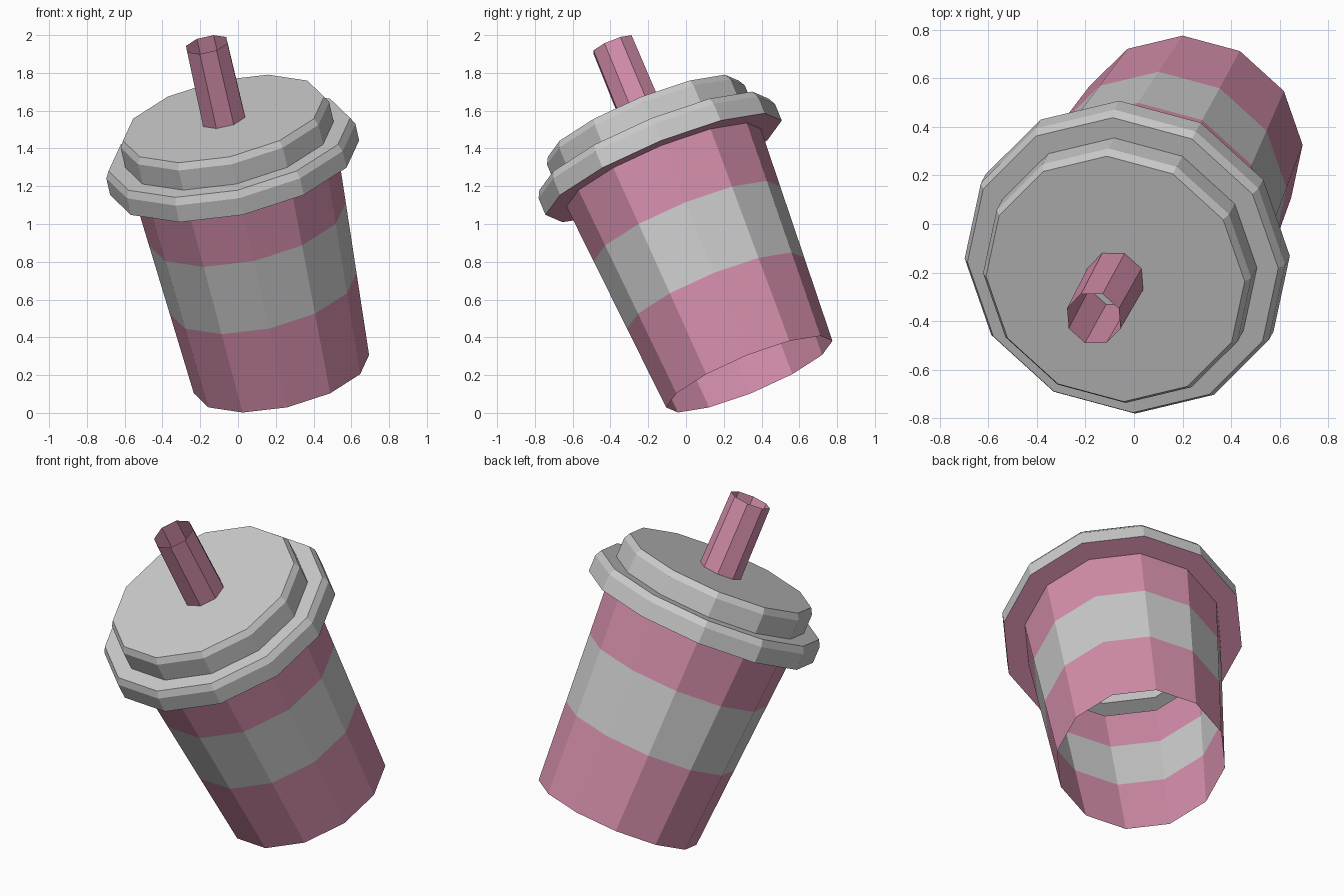
import bpy, bmesh, math
from mathutils import Vector, Matrix

if "Cube" in bpy.data.objects:
    bpy.data.objects.remove(bpy.data.objects["Cube"])

# Tilted frame: cup axis, direction of steepest descent, and their cross product
BASE = Vector((0.23, 0.335, 0.205))
axis = Vector((-0.205, -0.375, 0.904)).normalized()
side = axis.cross(Vector((0, 0, 1))).normalized()
down = side.cross(axis).normalized()
if down.z > 0:
    side, down = -side, -down
side = axis.cross(down)
FRAME = Matrix.Translation(BASE) @ Matrix((down, side, axis)).transposed().to_4x4()

pink = bpy.data.materials.new("pink")
pink.diffuse_color = (0.66, 0.27, 0.41, 1)
pink.use_nodes = True
pink.node_tree.nodes["Principled BSDF"].inputs["Base Color"].default_value = pink.diffuse_color


def lathe(name, profile, sides=12, phase=0.0, cap=False, material=None):
    """Sweep (radius, height) points round the cup axis with flat facets."""
    bm = bmesh.new()
    rings = []
    for r, h in profile:
        angles = [phase + 2 * math.pi * i / sides for i in range(sides)]
        rings.append([bm.verts.new((r * math.cos(a), r * math.sin(a), h)) for a in angles])
    for lo, hi in zip(rings, rings[1:]):
        for i in range(sides):
            j = (i + 1) % sides
            bm.faces.new((lo[i], lo[j], hi[j], hi[i]))
    if cap:
        bm.faces.new(rings[-1])
    mesh = bpy.data.meshes.new(name)
    bm.to_mesh(mesh)
    bm.free()
    obj = bpy.data.objects.new(name, mesh)
    obj.matrix_world = FRAME
    bpy.context.collection.objects.link(obj)
    if material:
        mesh.materials.append(material)
    return obj


def cup_radius(h):
    return 0.475 + (0.555 - 0.475) * h / 1.209


def wall(*heights):
    return [(cup_radius(h), h) for h in heights]


# Cup: open bottom, tapered wall in three bands, flange under the lid
lathe("cup_lower", wall(0, 0.474), material=pink)
lathe("cup_sleeve", wall(0.474, 0.88))
lathe("cup_upper", wall(0.88, 1.209) + [(0.675, 1.209)], material=pink)

# Lid: chamfered rim stepping in to a chamfered top
lathe("lid", [(0.675, 1.209), (0.675, 1.306), (0.655, 1.345), (0.565, 1.345),
              (0.565, 1.46), (0.545, 1.496)], cap=True)

# Straw: open tube standing on the lid
lathe("straw", [(0.123, 1.496), (0.118, 1.93)], sides=8,
      phase=math.radians(8), material=pink)
